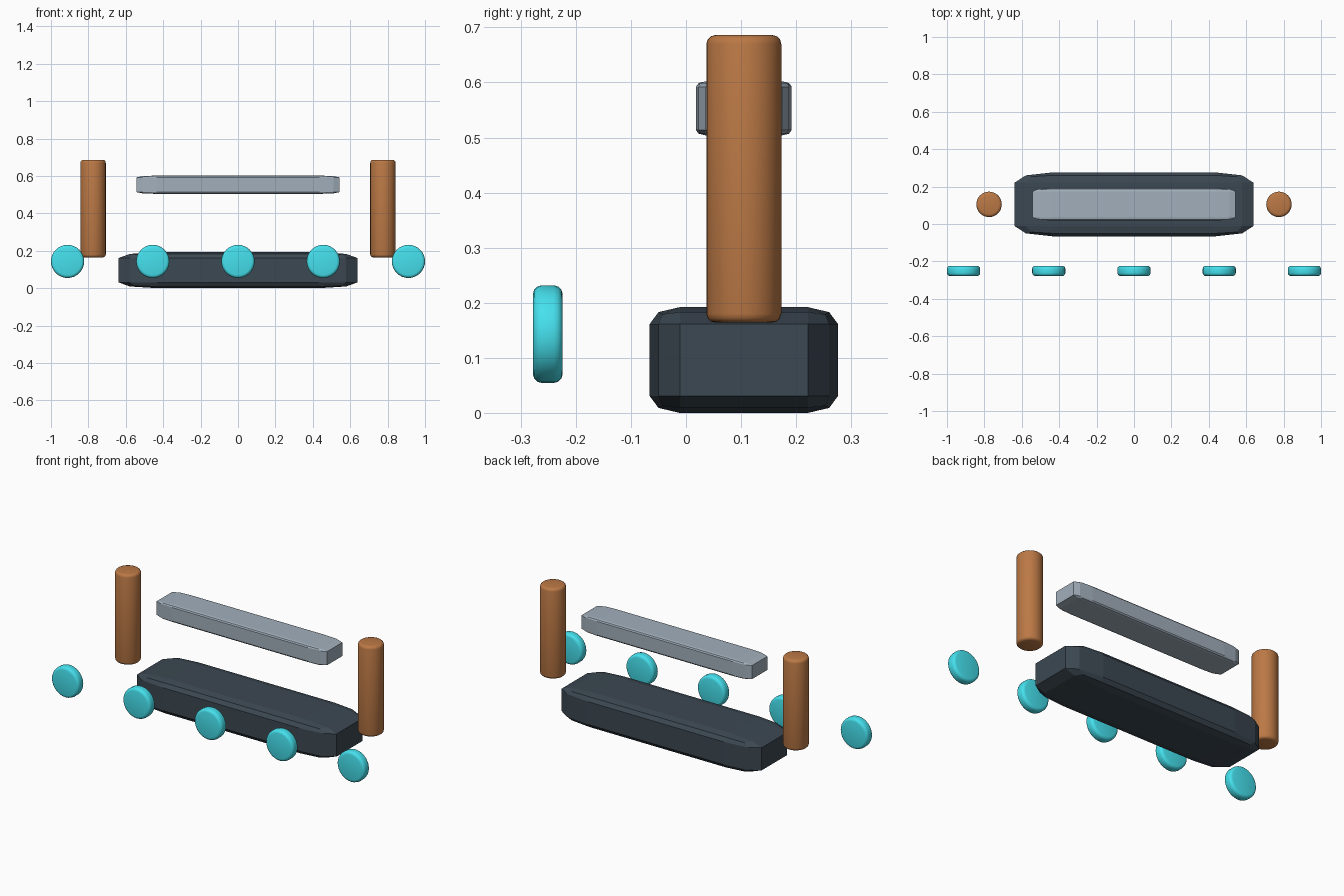
import bpy, bmesh, math
from mathutils import Matrix

if "Cube" in bpy.data.objects:
    bpy.data.objects.remove(bpy.data.objects["Cube"])


def material(name, rgb):
    m = bpy.data.materials.new(name)
    m.diffuse_color = (*rgb, 1)
    m.use_nodes = True
    m.node_tree.nodes["Principled BSDF"].inputs["Base Color"].default_value = m.diffuse_color
    return m


def finish(name, bm, mat):
    me = bpy.data.meshes.new(name)
    bm.to_mesh(me)
    bm.free()
    ob = bpy.data.objects.new(name, me)
    bpy.context.collection.objects.link(ob)
    me.materials.append(mat)
    return ob


def stretched_block(name, center, size, bevel, mat):
    # Unit cube is bevelled first, then scaled, so the chamfers stretch with it
    bm = bmesh.new()
    bmesh.ops.create_cube(bm, size=1)
    bmesh.ops.bevel(bm, geom=bm.edges[:], offset=bevel, segments=2,
                    profile=0.5, affect='EDGES')
    bmesh.ops.transform(bm, verts=bm.verts,
                        matrix=Matrix.Translation(center) @ Matrix.Diagonal((*size, 1)))
    return finish(name, bm, mat)


def rounded_cylinder(name, center, radius, depth, bevel, mat, face_front=False):
    bm = bmesh.new()
    bmesh.ops.create_cone(bm, cap_ends=True, segments=32, radius1=radius,
                          radius2=radius, depth=depth)
    rims = [e for e in bm.edges if any(len(f.verts) > 4 for f in e.link_faces)]
    bmesh.ops.bevel(bm, geom=rims, offset=bevel, segments=3,
                    profile=0.5, affect='EDGES')
    turn = Matrix.Rotation(math.pi / 2 if face_front else 0, 4, 'X')
    bmesh.ops.transform(bm, verts=bm.verts, matrix=Matrix.Translation(center) @ turn)
    ob = finish(name, bm, mat)
    bpy.ops.object.select_all(action='DESELECT')
    ob.select_set(True)
    bpy.context.view_layer.objects.active = ob
    bpy.ops.object.shade_smooth_by_angle(angle=math.radians(40))
    return ob


dark = material("dark_slate", (0.045, 0.065, 0.085))
steel = material("pale_steel", (0.36, 0.43, 0.50))
copper = material("copper", (0.50, 0.19, 0.06))
cyan = material("cyan", (0.06, 0.75, 0.85))

# Heavy base and the bar floating above it
stretched_block("base", (0, 0.105, 0.096), (1.276, 0.342, 0.192), 0.16, dark)
stretched_block("upper_bar", (0, 0.105, 0.553), (1.087, 0.174, 0.098), 0.10, steel)

# Upright posts at both ends
for side, label in ((-1, "left"), (1, "right")):
    rounded_cylinder(f"{label}_post", (side * 0.775, 0.105, 0.425),
                     0.068, 0.522, 0.016, copper)

# Row of front discs
for i in range(5):
    rounded_cylinder(f"front_disc_{i + 1}", ((i - 2) * 0.4557, -0.251, 0.143),
                     0.0886, 0.054, 0.016, cyan, face_front=True)
